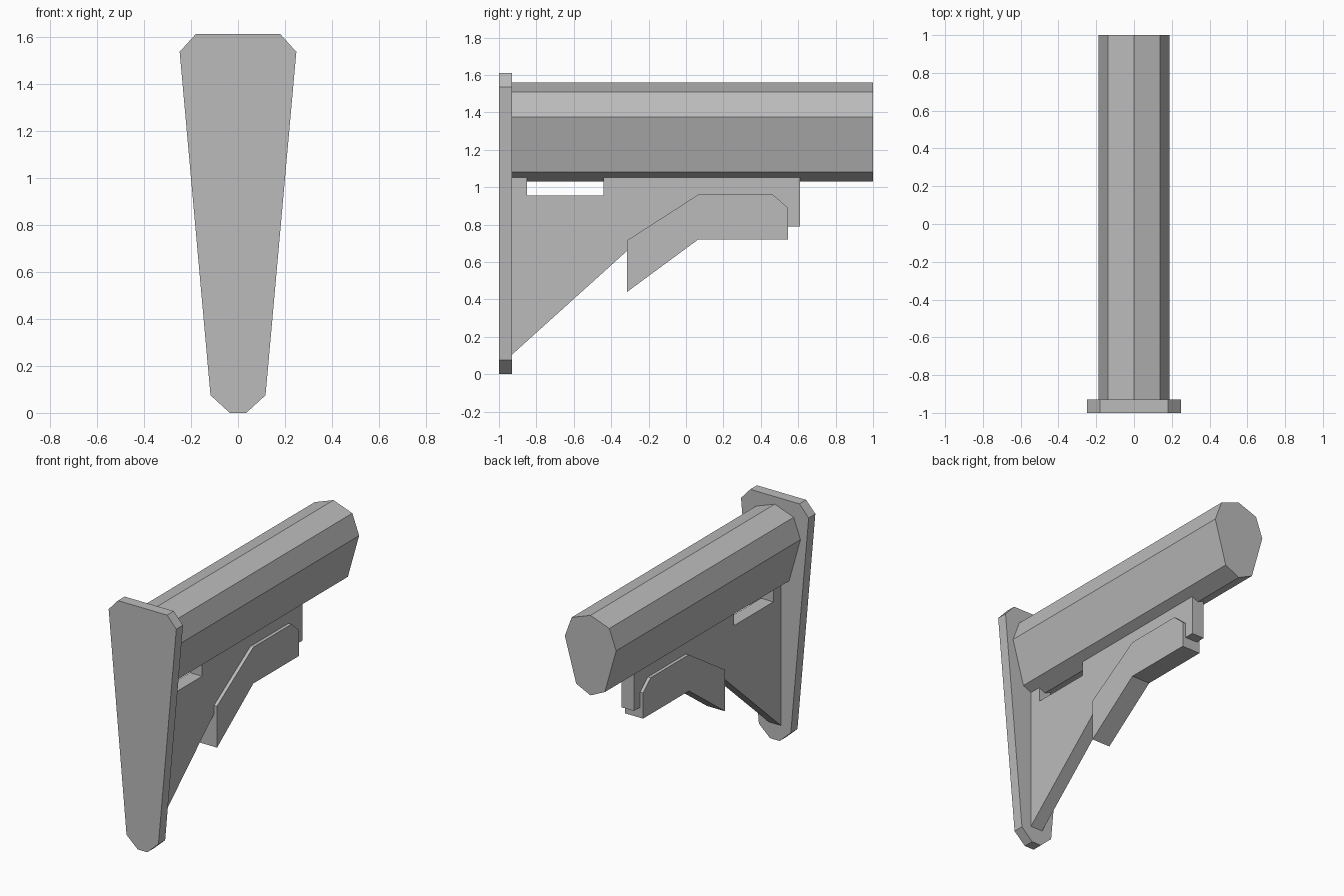
import bpy
import bmesh
from mathutils import Vector

cube = bpy.data.objects.get("Cube")
if cube:
    bpy.data.objects.remove(cube, do_unlink=True)

grey = bpy.data.materials.new("plain grey")
grey.use_nodes = True
colour = (0.5, 0.5, 0.5, 1.0)
grey.diffuse_color = colour
grey.node_tree.nodes["Principled BSDF"].inputs["Base Color"].default_value = colour


def extrude_profile(name, points, axis, start, end):
    """Solid prism: points are (x, z) along axis Y, or (y, z) along axis X."""
    bm = bmesh.new()
    if axis == "Y":
        verts = [bm.verts.new((a, start, b)) for a, b in points]
        move = Vector((0, end - start, 0))
    else:
        verts = [bm.verts.new((start, a, b)) for a, b in points]
        move = Vector((end - start, 0, 0))
    face = bm.faces.new(verts)
    result = bmesh.ops.extrude_face_region(bm, geom=[face], use_keep_orig=True)
    moved = [g for g in result["geom"] if isinstance(g, bmesh.types.BMVert)]
    bmesh.ops.translate(bm, verts=moved, vec=move)
    bmesh.ops.recalc_face_normals(bm, faces=bm.faces)
    mesh = bpy.data.meshes.new(name)
    bm.to_mesh(mesh)
    bm.free()
    mesh.materials.append(grey)
    obj = bpy.data.objects.new(name, mesh)
    bpy.context.collection.objects.link(obj)
    return obj


def mirrored(half):
    """Close a right-hand outline with its mirror image, sharing centre points."""
    return half + [(-x, z) for x, z in reversed(half) if x > 0]


# Tapered end plate with clipped corners
plate = mirrored([(0.035, 0), (0.117, 0.075), (0.248, 1.535), (0.18, 1.61)])
extrude_profile("end_plate", plate, "Y", -1.0, -0.93)

# Eight-sided tube with ridges along its top and bottom
tube = mirrored([(0, 1.03), (0.105, 1.08), (0.188, 1.375), (0.138, 1.51), (0, 1.56)])
extrude_profile("tube", tube, "Y", -0.93, 1.0)

# Triangular web below the tube, notched near the plate
web = [(-0.93, 0.105), (-0.17, 0.79), (0.61, 0.79), (0.61, 1.07),
       (-0.44, 1.07), (-0.44, 0.955), (-0.85, 0.955), (-0.85, 1.07), (-0.93, 1.07)]
extrude_profile("web", web, "X", -0.045, 0.045)

# Thicker bent lever around the lower edge of the web
lever = [(-0.315, 0.44), (0.065, 0.72), (0.545, 0.72), (0.545, 0.89),
         (0.465, 0.96), (0.065, 0.96), (-0.315, 0.715)]
extrude_profile("lever", lever, "X", -0.067, 0.067)
